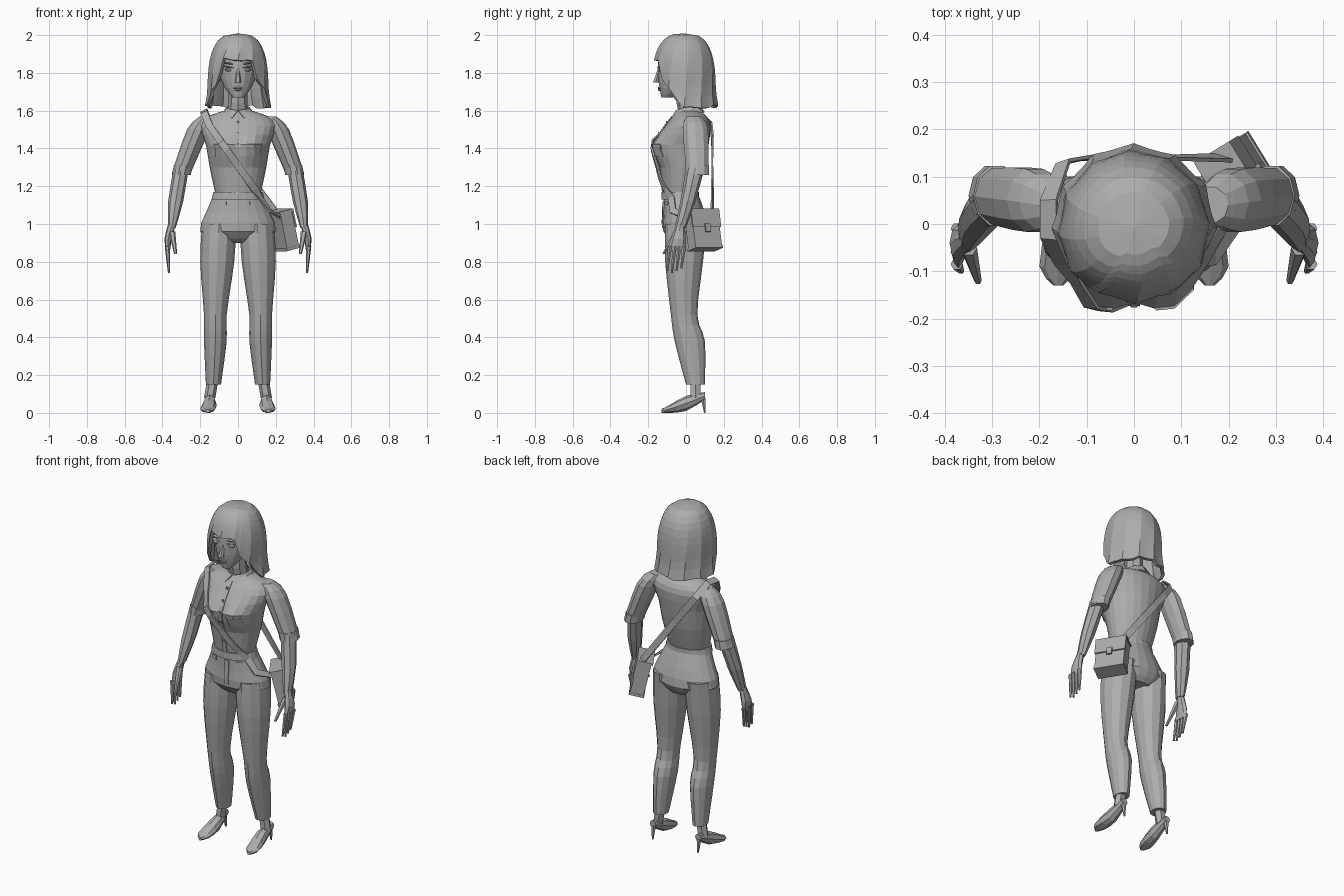
import bpy, bmesh, math, random
from mathutils import Vector, Matrix
from mathutils.bvhtree import BVHTree

random.seed(4)
if "Cube" in bpy.data.objects:
    bpy.data.objects.remove(bpy.data.objects["Cube"])

shade = 0.42
grey = bpy.data.materials.new("plain_grey")
grey.use_nodes = True
grey.diffuse_color = (shade, shade, shade, 1)
grey.node_tree.nodes["Principled BSDF"].inputs["Base Color"].default_value = (shade, shade, shade, 1)


def finish(name, bm, thickness=0):
    bmesh.ops.remove_doubles(bm, verts=bm.verts, dist=0.0001)
    bmesh.ops.recalc_face_normals(bm, faces=bm.faces)
    mesh = bpy.data.meshes.new(name)
    bm.to_mesh(mesh)
    bm.free()
    mesh.materials.append(grey)
    part = bpy.data.objects.new(name, mesh)
    bpy.context.collection.objects.link(part)
    if thickness:
        solid = part.modifiers.new("thickness", "SOLIDIFY")
        solid.thickness, solid.offset = thickness, 0
    return part


def skin(name, rings, closed=True, caps=False, thickness=0):
    """Bridge equal-length rings of points with quads."""
    bm = bmesh.new()
    rows = [[bm.verts.new(point) for point in ring] for ring in rings]
    count = len(rows[0])
    for low, high in zip(rows, rows[1:]):
        for i in range(count if closed else count - 1):
            j = (i + 1) % count
            bm.faces.new((low[i], low[j], high[j], high[i]))
    if caps:
        bm.faces.new(rows[0])
        bm.faces.new(rows[-1])
    return finish(name, bm, thickness)


def spline(keys, steps):
    """Smooth curve through key rows of any width."""
    padded = [keys[0], *keys, keys[-1]]
    rows = []
    for before, start, end, after in zip(padded, padded[1:], padded[2:], padded[3:]):
        for i in range(steps):
            t = i / steps
            ease, leave, arrive = t * t * (3 - 2 * t), t * (1 - t) ** 2 / 2, t * t * (1 - t) / 2
            rows.append([a + (b - a) * ease + (b - p) * leave - (q - a) * arrive
                         for p, a, b, q in zip(before, start, end, after)])
    return rows + [keys[-1]]


def tube(name, keys, sides=8, mirror=1, depth_axis=Vector((0, 1, 0)), steps=2, sculpt=None):
    """Oval tube through keys of x, y, z, half width, half depth."""
    rings = []
    for x, y, z, width, depth in spline(keys, steps):
        ring = []
        for i in range(sides):
            angle = math.tau * i / sides
            point = Vector((mirror * x + width * math.cos(angle), y, z)) + depth_axis * depth * math.sin(angle)
            ring.append(sculpt(point) if sculpt else point)
        rings.append(ring)
    return skin(name, rings, caps=True)


def rod(name, start, end, thick, thin, mirror=1):
    """Straight tapering rod."""
    tube(name, [(*start, thick, thick), (*end, thin, thin)], 6, mirror)


def box(name, size, loc, frame=Matrix()):
    bm = bmesh.new()
    bmesh.ops.create_cube(bm, size=1, matrix=frame @ Matrix.Translation(loc) @ Matrix.Diagonal((*size, 1)))
    finish(name, bm)


def lens(name, loc, size, roll=0):
    """Small flattened ball for facial features."""
    bm = bmesh.new()
    turn = Matrix.Rotation(roll, 4, "Y")
    bmesh.ops.create_uvsphere(bm, u_segments=8, v_segments=4, radius=1,
                              matrix=Matrix.Translation(loc) @ turn @ Matrix.Diagonal((*size, 1)))
    finish(name, bm)


# Shirt with bust, and trouser hips
def bust(point):
    if point.y < 0:
        spread = math.hypot(abs(point.x) - .08, point.z - 1.41) / .06
        point.y -= .035 * math.exp(-spread ** 2)
    return point


shirt = tube("shirt", [
    (0, -.03, 1.16, .12, .09), (0, -.02, 1.3, .15, .12), (0, -.02, 1.42, .17, .14),
    (0, .01, 1.52, .2, .12), (0, .02, 1.57, .16, .09), (0, .01, 1.6, .07, .06)], 24, sculpt=bust)
hips = tube("trouser_hips", [
    (0, .01, .9, .1, .07), (0, 0, .96, .2, .12), (0, -.01, 1.06, .17, .11), (0, -.03, 1.17, .12, .09)], 20)
tube("waistband", [(0, -.03, 1.13, .14, .1), (0, -.03, 1.17, .13, .1)], 20, steps=1)

# Neck and head
tube("neck", [(0, .02, 1.56, .06, .05), (0, 0, 1.64, .05, .05), (0, 0, 1.72, .05, .05)])
tube("head", [(0, -.1, 1.67, .03, .03), (0, -.07, 1.72, .07, .07), (0, -.03, 1.8, .1, .12),
              (0, -.03, 1.9, .1, .11), (0, -.03, 1.97, .04, .05)], 16)
rod("nose", (0, -.14, 1.83), (0, -.16, 1.75), .006, .017)
lens("upper_lip", (0, -.14, 1.72), (.025, .01, .006))
lens("lower_lip", (0, -.14, 1.71), (.02, .01, .006))

for mirror, side in ((1, "left_"), (-1, "right_")):
    # Eye, brow and ear
    slant = -mirror * .15
    lens(side + "eye", (mirror * .045, -.13, 1.815), (.025, .015, .01), slant)
    lens(side + "eyelid", (mirror * .045, -.135, 1.83), (.03, .015, .004), slant)
    lens(side + "brow", (mirror * .045, -.135, 1.85), (.03, .013, .005), slant)
    lens(side + "ear", (mirror * .1, -.01, 1.79), (.01, .02, .04))

    # Leg and pump
    tube(side + "trouser_leg", [
        (.1, 0, 1, .09, .11), (.11, -.01, .8, .09, .1), (.12, -.01, .52, .06, .07),
        (.12, .02, .38, .06, .08), (.13, .05, .15, .04, .05)], 12, mirror, steps=3)
    rod(side + "ankle", (.13, .05, .2), (.15, .05, .08), .03, .03, mirror)
    tube(side + "shoe", [(.16, -.13, .01, .01, .01), (.16, -.09, .02, .04, .02),
                         (.15, 0, .05, .035, .04), (.15, .1, .09, .02, .02)],
         mirror=mirror, depth_axis=Vector((0, 0, 1)))
    rod(side + "shoe_heel", (.15, .09, .08), (.15, .1, 0), .015, .005, mirror)

    # Sleeve with rolled cuff, and forearm
    tube(side + "sleeve", [(.16, .04, 1.57, .04, .04), (.21, .05, 1.5, .06, .07), (.3, .06, 1.27, .05, .06)],
         10, mirror, steps=3)
    tube(side + "sleeve_cuff", [(.29, .06, 1.31, .05, .06), (.3, .06, 1.26, .05, .06)],
         10, mirror, Vector((0, 1.1, 0)), steps=1)
    tube(side + "forearm", [(.3, .05, 1.3, .04, .05), (.33, .01, 1.12, .04, .04), (.35, -.03, .98, .02, .03)],
         mirror=mirror)

    # Hand with four fingers and a thumb
    tube(side + "palm", [(.35, -.03, 1, .02, .02), (.37, -.04, .92, .02, .04), (.37, -.05, .86, .01, .05)],
         mirror=mirror)
    for i, finger in enumerate(("index", "middle", "ring", "little")):
        y = .025 * i - .085
        tip = .74 + .012 * abs(i - 1)
        rod(side + finger + "_finger", (.375, y, .88), (.365, y - .015, tip), .013, .006, mirror)
    rod(side + "thumb", (.35, -.05, .96), (.33, -.12, .84), .018, .008, mirror)

# Bobbed hair: locks fanned out from the crown, short over the face
columns, levels = 36, 10
ragged = [random.uniform(-.01, .01) for column in range(columns)]
locks = []
for level in range(levels + 1):
    fall = level / levels
    ring = []
    for column in range(columns):
        turn = math.tau * column / columns
        facing = math.degrees(min(turn, math.tau - turn))
        ridge = column % 3 == 0
        tip = 1.87 if facing < 40 else 1.62 + .16 * max(0, 1 - (facing - 40) / 45)
        z = 2 - (2 - tip - ragged[column]) * fall ** 1.5
        rise = max(0, z - 1.7) / .3
        reach = max(0, 1 - rise ** 3) ** (1 / 3) + max(0, 1.7 - z)
        reach *= 1 + (.04 if ridge else -.01) * fall
        swirl = turn + (1 - fall) / 4
        # Side locks recede below the cheeks
        recede = 1 - max(0, 1.8 - z) * max(0, math.cos(swirl))
        ring.append((.148 * reach * math.sin(swirl), -.01 - .154 * reach * recede * math.cos(swirl), z))
    locks.append(ring)
skin("hair", locks, thickness=.018)

# Surface lookup used to lay details on the clothes
graph = bpy.context.evaluated_depsgraph_get()
trees = [BVHTree.FromObject(cloth, graph) for cloth in (shirt, hips)]


def on_cloth(x, z, lift):
    hits = [tree.ray_cast(Vector((x, -1, z)), Vector((0, 1, 0)))[0] for tree in trees]
    return Vector((x, min(hit.y for hit in hits if hit) - lift, z))


def patch(name, x, z, width, height, rows=2):
    grid = [[on_cloth(x + width * (i / 2 - .5), z + height * (j / rows - .5), .003) for i in range(3)]
            for j in range(rows + 1)]
    skin(name, grid, closed=False, thickness=.006)


patch("button_placket", 0, 1.37, .026, .4, 10)
patch("trouser_fly", .01, 1.05, .025, .14, 4)
for i in range(6):
    box(f"button_{i + 1}", (.012, .01, .012), on_cloth(0, 1.54 - .06 * i, .006))
for mirror, side in ((1, "left_"), (-1, "right_")):
    patch(side + "chest_pocket", mirror * .085, 1.38, .07, .05)
    patch(side + "chest_flap", mirror * .085, 1.41, .08, .025)
    patch(side + "hip_pocket", mirror * .08, 1.11, .035, .02)
    # Collar wing, wrapped from nape to throat
    wing = []
    for flare, z in ((.06, 1.63), (.085, 1.59)):
        angles = [math.pi * i / 5 for i in range(6)]
        wing.append([(mirror * (flare * math.sin(a) + (.03 if a > 3 and z < 1.6 else 0)),
                      .01 + flare * math.cos(a), z - .01 * a) for a in angles])
    skin(side + "collar", wing, closed=False, thickness=.01)

# Shoulder strap across chest, over the right shoulder and down the back
path = [Vector((.21, 0, 1.04)), Vector((.17, -.07, 1.07))]
path += [on_cloth(.12 - .03 * i, 1.14 + .042 * i, .014) for i in range(10)]
path += [Vector((-.18, -.03, 1.59)), Vector((-.18, .05, 1.6)), Vector((-.15, .13, 1.53))]
path += [Vector((-.1, .14, 1.46)).lerp(Vector((.2, .14, 1.06)), i / 4) for i in range(5)]
band = []
for i, point in enumerate(path):
    along = path[min(i + 1, len(path) - 1)] - path[max(i - 1, 0)]
    outward = Vector((point.x * .3, point.y, 0 if abs(point.y) > .09 else .1))
    across = along.cross(outward).normalized() * .019
    band.append([point - across, point + across])
skin("bag_strap", band, closed=False, thickness=.008)

# Satchel leaning on the left hip, with lid, flap and clasp
frame = Matrix.Translation((.23, .09, .97)) @ Matrix.Rotation(.55, 4, "Z") @ Matrix.Rotation(-.23, 4, "Y")
box("bag_body", (.075, .165, .2), (0, 0, 0), frame)
box("bag_base", (.085, .17, .015), (0, 0, -.1), frame)
box("bag_lid", (.09, .175, .01), (0, 0, .1), frame)
box("bag_flap", (.01, .175, .1), (.04, 0, .055), frame)
box("bag_clasp", (.01, .03, .045), (.05, 0, 0), frame)
